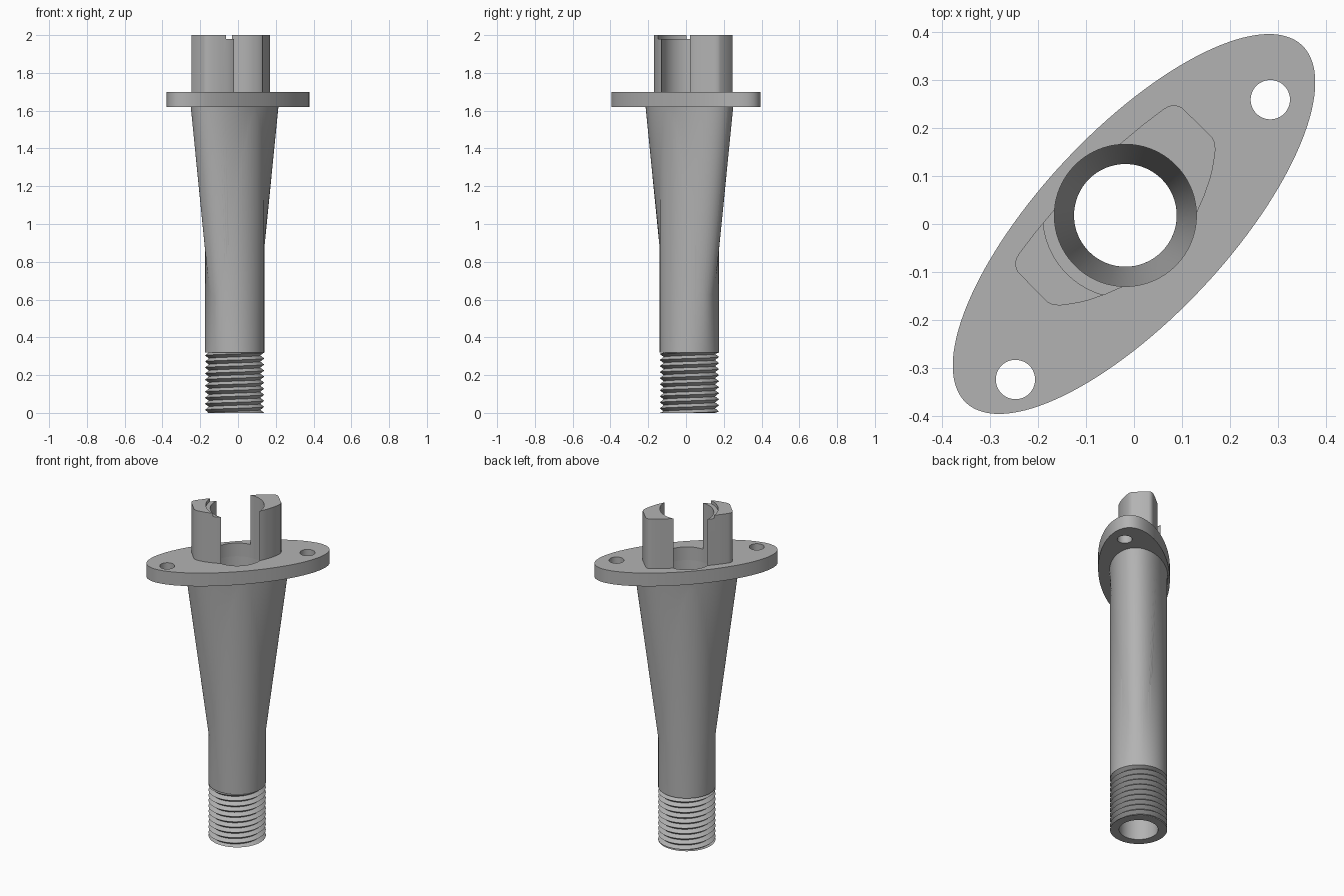
import bpy, bmesh, math
from mathutils import Matrix

if "Cube" in bpy.data.objects:
    bpy.data.objects.remove(bpy.data.objects["Cube"])

TAU = 2 * math.pi
D45 = math.radians(45)
AXIS = (-0.018, 0.018)          # centre of the shaft and bore
R_OUT, R_BORE, R_SOCKET = 0.157, 0.107, 0.148
Z_THREAD, Z_TAPER, Z_PLATE, Z_TOP_PLATE, Z_TOP = 0.32, 0.60, 1.62, 1.70, 2.0

grey = bpy.data.materials.new("grey_metal")
grey.diffuse_color = (0.45, 0.45, 0.45, 1)
grey.use_nodes = True
grey.node_tree.nodes["Principled BSDF"].inputs["Base Color"].default_value = grey.diffuse_color


def make(name, bm, center=(0, 0), angle=0.0):
    bmesh.ops.transform(bm, matrix=Matrix.Translation((*center, 0)) @ Matrix.Rotation(angle, 4, 'Z'),
                        verts=bm.verts)
    bmesh.ops.recalc_face_normals(bm, faces=bm.faces)
    me = bpy.data.meshes.new(name)
    bm.to_mesh(me)
    bm.free()
    ob = bpy.data.objects.new(name, me)
    bpy.context.collection.objects.link(ob)
    me.materials.append(grey)
    return ob


def loft(name, sections, center=(0, 0), angle=0.0):
    """Solid through a list of (z, outline) sections with equal point counts."""
    bm = bmesh.new()
    rings = [[bm.verts.new((x, y, z)) for x, y in pts] for z, pts in sections]
    n = len(rings[0])
    for a, b in zip(rings, rings[1:]):
        for i in range(n):
            j = (i + 1) % n
            bm.faces.new((a[i], a[j], b[j], b[i]))
    bm.faces.new(rings[0][::-1])
    bm.faces.new(rings[-1])
    return make(name, bm, center, angle)


def oval(a, b=None, n=96):
    b = a if b is None else b
    return [(a * math.cos(TAU * i / n), b * math.sin(TAU * i / n)) for i in range(n)]


def boolean(ob, tool, op='DIFFERENCE', keep=False):
    mod = ob.modifiers.new("cut", 'BOOLEAN')
    mod.operation, mod.solver, mod.object = op, 'EXACT', tool
    bpy.context.view_layer.objects.active = ob
    bpy.ops.object.modifier_apply(modifier=mod.name)
    if not keep:
        bpy.data.objects.remove(tool, do_unlink=True)


def smooth(ob, deg=30):
    bpy.ops.object.select_all(action='DESELECT')
    ob.select_set(True)
    bpy.context.view_layer.objects.active = ob
    bpy.ops.object.shade_smooth_by_angle(angle=math.radians(deg))


# Bore cutter: straight bottom, tapered middle, wide socket on top
bore = loft("bore_cutter", [(-0.1, oval(R_BORE)), (Z_TAPER, oval(R_BORE)),
                            (Z_PLATE, oval(R_SOCKET)), (2.2, oval(R_SOCKET))], AXIS)
bore.hide_render = True

# Shaft: round tube merged with a body that flares out under the plate
shaft = loft("shaft", [(Z_THREAD, oval(R_OUT)), (Z_PLATE, oval(R_OUT))], AXIS)
flare = loft("flare", [(Z_TAPER, oval(0.155, 0.10)), (Z_PLATE, oval(0.287, 0.159))], AXIS, D45)
boolean(shaft, flare, 'UNION')
boolean(shaft, bore, keep=True)
smooth(shaft)

# Mounting plate: oval with two bolt holes
plate_shape = oval(0.511, 0.195, 128)
plate = loft("mounting_plate", [(Z_PLATE, plate_shape), (Z_TOP_PLATE, plate_shape)],
             angle=math.radians(46.8))
boolean(plate, bore, keep=True)
for pos in ((0.284, 0.259), (-0.247, -0.324)):
    boolean(plate, loft("bolt_hole", [(1.5, oval(0.041, n=48)), (1.8, oval(0.041, n=48))], pos))
smooth(plate)

# Prongs: one mirrored outline, split in two by the bore
half = [(0.094, 0.139), (0.16, 0.133), (0.212, 0.126), (0.226, 0.122), (0.236, 0.114),
        (0.242, 0.102), (0.243, 0.012), (0.239, 0.001), (0.229, -0.011), (0.212, -0.024),
        (0.195, -0.036), (0.178, -0.046), (0.145, -0.062), (0.109, -0.076)]
outline = half + [(-u, v) for u, v in reversed(half)]
prongs = loft("prongs", [(Z_TOP_PLATE, outline), (Z_TOP, outline)], angle=D45)
boolean(prongs, bore, keep=True)

# Shallow step in the rim of one prong
step = [(0.172 * math.cos(a), 0.172 * math.sin(a))
        for a in (math.pi / 2 + math.pi * i / 48 for i in range(49))]
boolean(prongs, loft("rim_step", [(1.98, step), (2.1, step)], AXIS, D45))
smooth(prongs)
bpy.data.objects.remove(bore, do_unlink=True)

# Thread: helical ridge, closed by an end ring and the inner wall
N, PITCH, R_ROOT = 64, 0.032, 0.136
bm = bmesh.new()
turns = round(Z_THREAD / PITCH)
steps = (turns + 3) * N


def helix(radius, shift):
    out = []
    for i in range(steps + 1):
        z = (i / N - 2 + shift) * PITCH
        a = TAU * i / N
        out.append(bm.verts.new((radius * math.cos(a), radius * math.sin(a),
                                 min(max(z, 0), Z_THREAD))))
    return out


crest, root = helix(R_OUT, 0), helix(R_ROOT, 0.5)
for i in range(steps):
    bm.faces.new((crest[i], crest[i + 1], root[i + 1], root[i]))
    if i + N < steps:
        bm.faces.new((root[i], root[i + 1], crest[i + 1 + N], crest[i + N]))
rings = [[bm.verts.new((x, y, z)) for x, y in oval(r, n=N)]
         for r, z in ((R_ROOT, 0), (R_BORE, 0), (R_BORE, Z_THREAD))]
for a, b in zip(rings, rings[1:]):
    for i in range(N):
        j = (i + 1) % N
        bm.faces.new((a[i], a[j], b[j], b[i]))
bmesh.ops.dissolve_degenerate(bm, dist=1e-6, edges=bm.edges)
smooth(make("thread", bm, AXIS))
